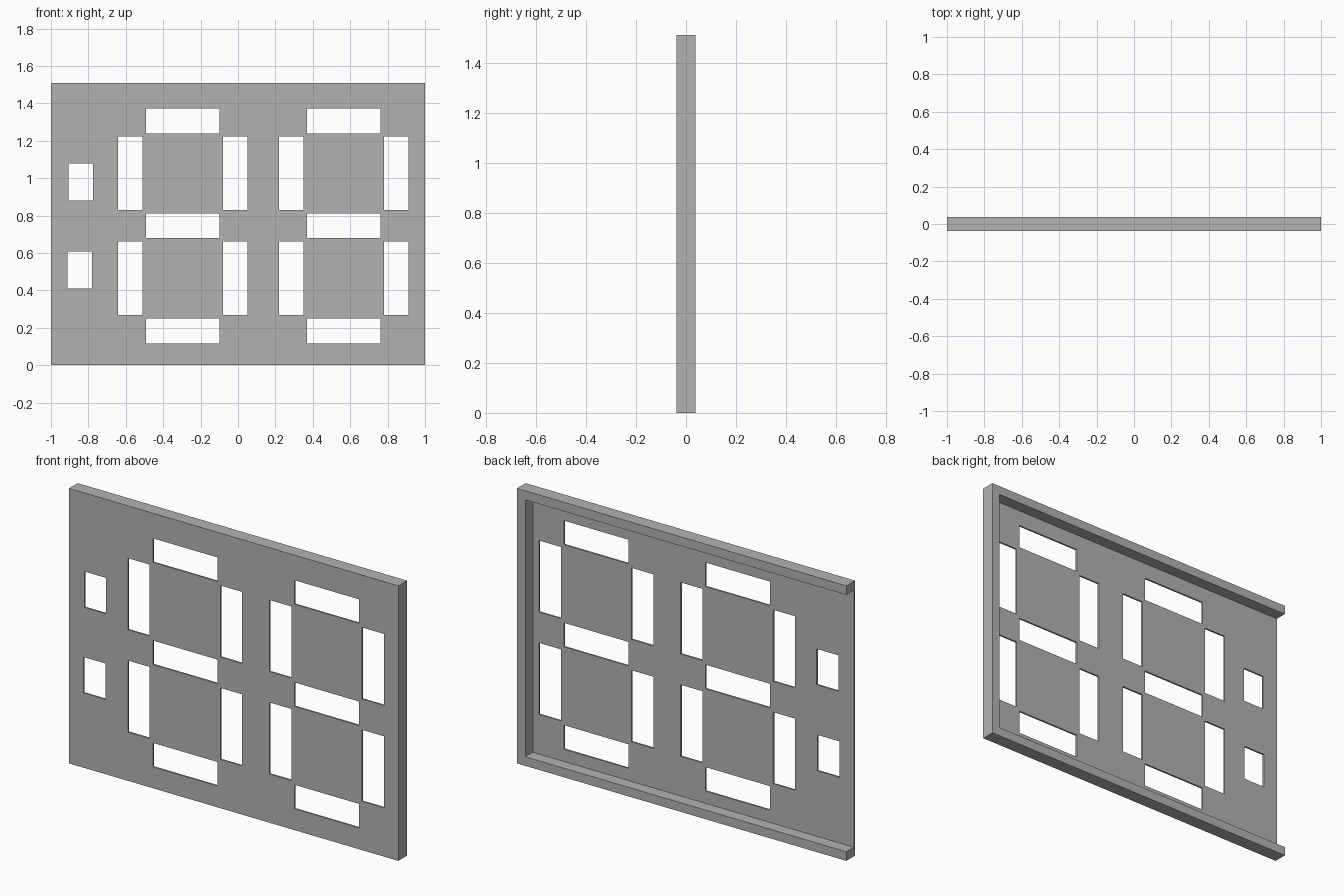
import bpy
import bmesh
from mathutils import Matrix, Vector

WIDTH, DEPTH, HEIGHT = 2.0, 0.075, 1.51
RIM, PLATE = 0.05, 0.01
FRONT, BACK = -DEPTH / 2, DEPTH / 2

default = bpy.data.objects.get("Cube")
if default:
    bpy.data.objects.remove(default, do_unlink=True)


def add_box(bm, low, high):
    """Add a box between two opposite corners."""
    low, high = Vector(low), Vector(high)
    matrix = Matrix.Translation((low + high) / 2) @ Matrix.Diagonal((*(high - low), 1))
    bmesh.ops.create_cube(bm, size=1, matrix=matrix)


def make_object(name, bm):
    mesh = bpy.data.meshes.new(name)
    bm.to_mesh(mesh)
    bm.free()
    obj = bpy.data.objects.new(name, mesh)
    bpy.context.collection.objects.link(obj)
    return obj


def cut(target, cutter):
    """Subtract a cutter, apply the result and remove the cutter."""
    mod = target.modifiers.new(cutter.name, 'BOOLEAN')
    mod.operation = 'DIFFERENCE'
    mod.solver = 'EXACT'
    mod.object = cutter
    cutter.hide_render = True
    bpy.context.view_layer.objects.active = target
    bpy.ops.object.modifier_apply(modifier=mod.name)
    bpy.data.objects.remove(cutter, do_unlink=True)


# Solid panel
bm = bmesh.new()
add_box(bm, (-WIDTH / 2, FRONT, 0), (WIDTH / 2, BACK, HEIGHT))
panel = make_object("display_face_panel", bm)

# Recess in the back, open at the right end, leaving a three-sided rim
bm = bmesh.new()
add_box(bm, (-WIDTH, FRONT + PLATE, RIM), (WIDTH / 2 - RIM, 1, HEIGHT - RIM))
cut(panel, make_object("back_recess", bm))

# Windows: two seven-segment digits and two separator dots
bm = bmesh.new()


def window(x, z, w, h):
    add_box(bm, (x - w / 2, -0.2, z - h / 2), (x + w / 2, 0.2, z + h / 2))


LONG, SHORT = 0.393, 0.132
for digit_x in (-0.295, 0.565):
    for z in (0.183, 0.745, 1.306):
        window(digit_x, z, LONG, SHORT)
    for side in (-1, 1):
        for z in (0.464, 1.026):
            window(digit_x + side * 0.281, z, SHORT, LONG)
window(-0.84, 0.98, SHORT, 0.197)
window(-0.846, 0.509, SHORT, 0.197)
cut(panel, make_object("segment_windows", bm))

# Plain grey plastic
grey = bpy.data.materials.new("grey_plastic")
grey.use_nodes = True
colour = (0.45, 0.45, 0.45, 1)
grey.diffuse_color = colour
grey.node_tree.nodes["Principled BSDF"].inputs["Base Color"].default_value = colour
panel.data.materials.clear()
panel.data.materials.append(grey)
for face in panel.data.polygons:
    face.material_index = 0
